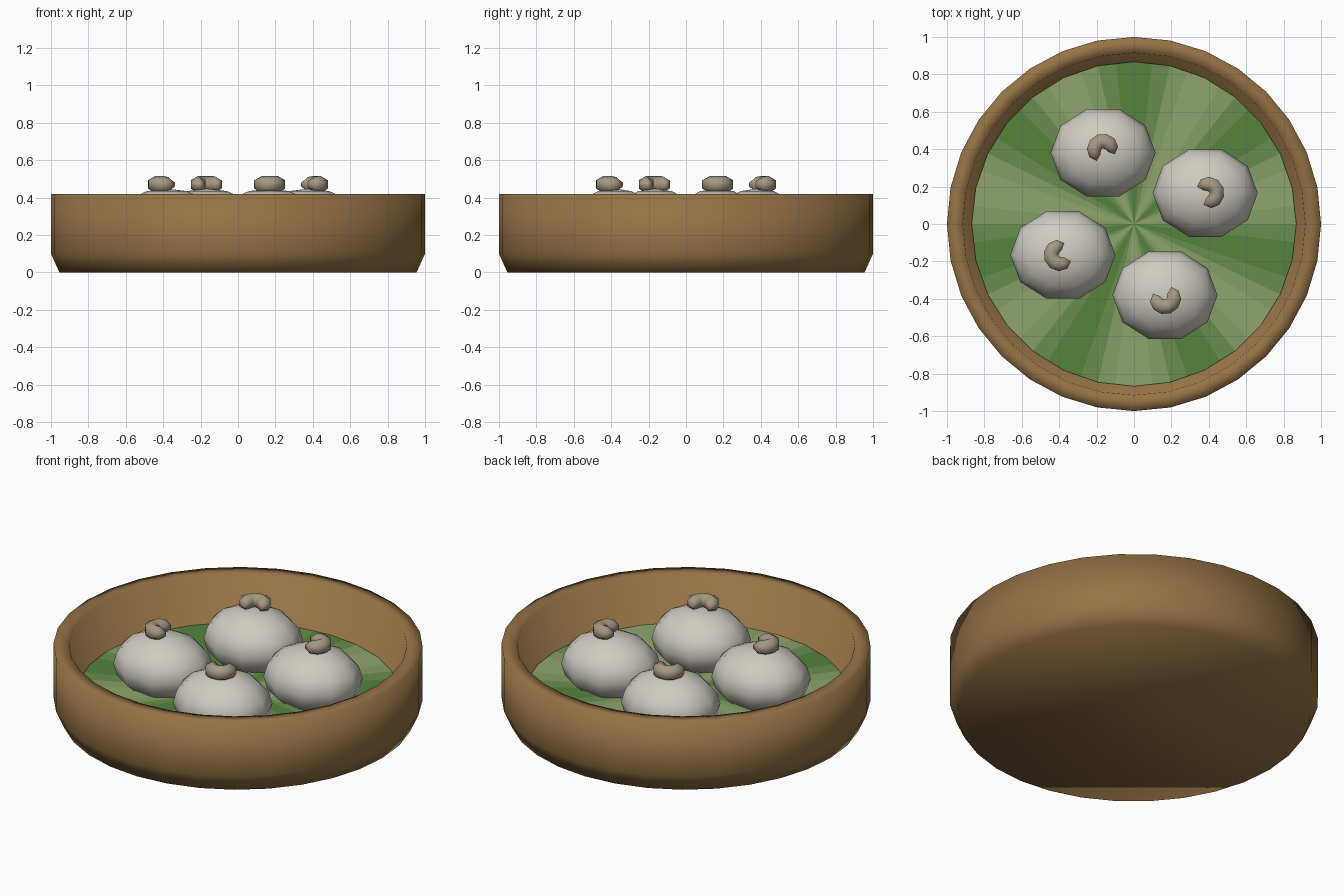
import bpy, bmesh
from math import sin, cos, pi, radians
from mathutils import Vector

if "Cube" in bpy.data.objects:
    bpy.data.objects.remove(bpy.data.objects["Cube"])


def material(name, rgb):
    m = bpy.data.materials.new(name)
    m.diffuse_color = (*rgb, 1)
    m.use_nodes = True
    m.node_tree.nodes["Principled BSDF"].inputs["Base Color"].default_value = m.diffuse_color
    return m


def finish(bm, name, mats, smooth=True):
    bmesh.ops.recalc_face_normals(bm, faces=bm.faces)
    me = bpy.data.meshes.new(name)
    for f in bm.faces:
        f.smooth = smooth
    bm.to_mesh(me)
    bm.free()
    for m in mats:
        me.materials.append(m)
    ob = bpy.data.objects.new(name, me)
    bpy.context.collection.objects.link(ob)
    return ob


def skin(bm, rings):
    # join consecutive closed rings of vertices and cap both ends
    for a, b in zip(rings, rings[1:]):
        n = len(a)
        for i in range(n):
            bm.faces.new((a[i], a[(i + 1) % n], b[(i + 1) % n], b[i]))
    bm.faces.new(rings[0])
    bm.faces.new(rings[-1])


bamboo = material("bamboo", (0.30, 0.17, 0.06))
dough = material("dough", (0.62, 0.60, 0.54))
twist = material("twist", (0.38, 0.32, 0.23))

# steamer basket: turned profile, 32 sides
profile = [(0.955, 0), (1, 0.10), (1, 0.42), (0.915, 0.42), (0.872, 0.14)]
bm = bmesh.new()
skin(bm, [[bm.verts.new((r * cos(2 * pi * i / 32), r * sin(2 * pi * i / 32), z))
           for i in range(32)] for r, z in profile])
finish(bm, "steamer_basket", [bamboo])

# leaf liner: 28-sided disc with seven light and dark stripes
dark, light = Vector((0.09, 0.23, 0.045)), Vector((0.28, 0.38, 0.155))
greens = [material("leaf_green_%d" % i, dark.lerp(light, i / 4)) for i in range(5)]
bm = bmesh.new()
centre = bm.verts.new((0, 0, 0.15))
rim = []
for i in range(56):
    a = pi / 2 + 2 * pi * i / 56
    r = 0.868 * (1 if i % 2 == 0 else cos(pi / 28))
    rim.append(bm.verts.new((r * cos(a), r * sin(a), 0.15)))
for i in range(56):
    f = bm.faces.new((centre, rim[i], rim[(i + 1) % 56]))
    f.material_index = round(2 - 2 * cos(2 * pi * (i + 0.5) / 8))
finish(bm, "leaf_liner", greens, False)


def bun(k, x, y):
    bm = bmesh.new()
    bmesh.ops.create_uvsphere(bm, u_segments=10, v_segments=8, radius=1)
    for v in bm.verts:
        p = v.co.copy()
        # turn so that a corner points to the back, then squash
        px, py = -p.y, p.x
        v.co = (x + 0.281 * px, y + 0.246 * py, max(0.265 + 0.183 * p.z, 0.145))
    finish(bm, "bun_%d" % k, [dough])


def knot(k, x, y, turn):
    # curled tube, tapered at both ends
    bm = bmesh.new()
    rings = []
    radii = [0.022, 0.040, 0.045, 0.045, 0.045, 0.045, 0.045, 0.040, 0.022]
    for i, tube in enumerate(radii):
        a = radians(-110 + 260 * i / 8) + turn
        ring = []
        for j in range(6):
            b = 2 * pi * j / 6 + pi / 6
            d = 0.048 + tube * cos(b)
            ring.append(bm.verts.new((x + d * cos(a), y + d * sin(a),
                                      0.47 + tube * sin(b))))
        rings.append(ring)
    skin(bm, rings)
    finish(bm, "bun_knot_%d" % k, [twist])


# four buns around the centre, each with its twisted top
for k in range(4):
    t = k * pi / 2
    a = t + radians(23.5)
    x, y = 0.415 * cos(a), 0.415 * sin(a)
    bun(k + 1, x, y)
    knot(k + 1, x + 0.015 * cos(t), y + 0.015 * sin(t), t)
